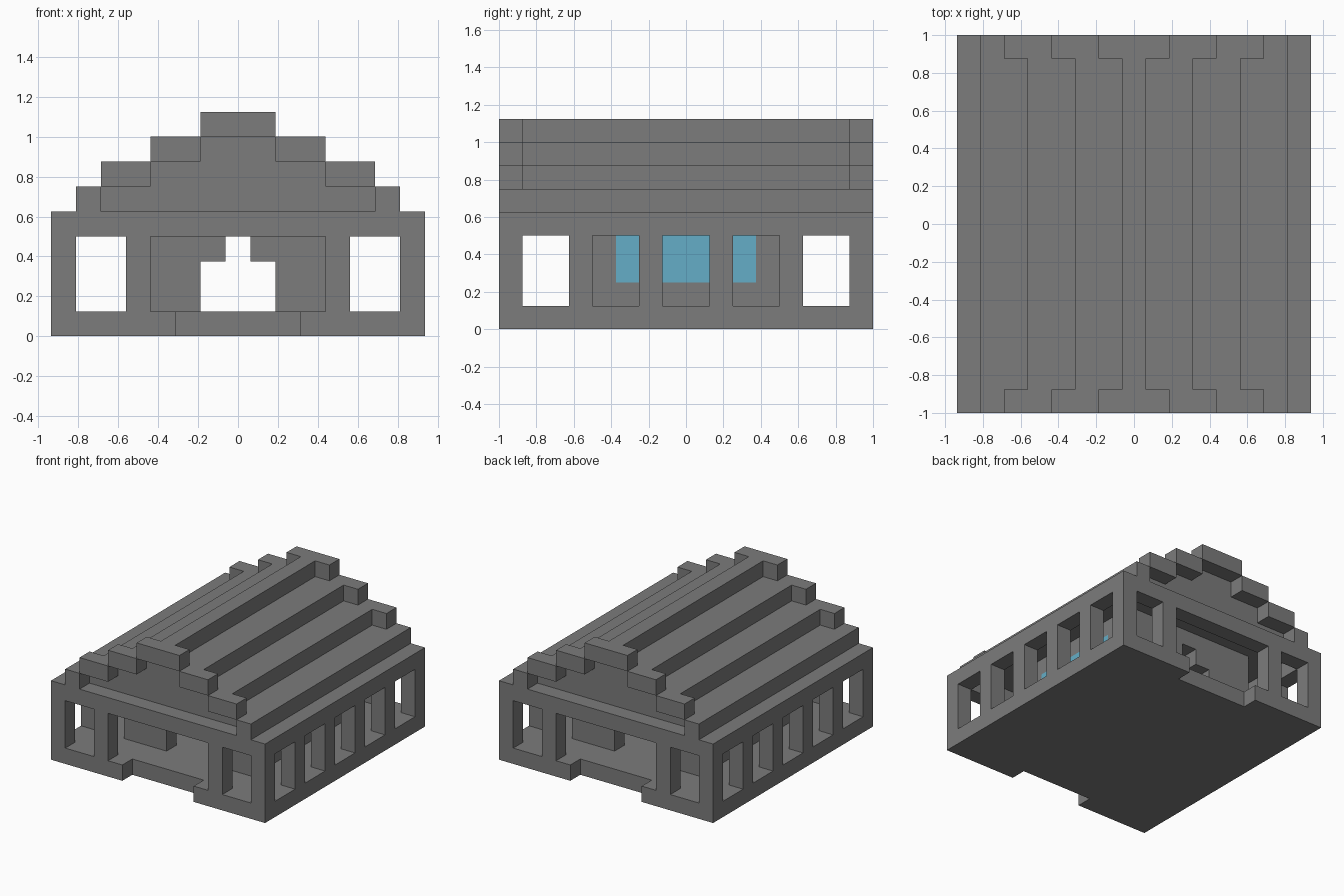
import bpy
import bmesh
from mathutils import Vector

U = 0.125  # one building block

cube = bpy.data.objects.get("Cube")
if cube:
    bpy.data.objects.remove(cube, do_unlink=True)


def material(name, rgb):
    m = bpy.data.materials.new(name)
    m.use_nodes = True
    m.diffuse_color = (*rgb, 1)
    bsdf = next(n for n in m.node_tree.nodes if n.type == 'BSDF_PRINCIPLED')
    bsdf.inputs["Base Color"].default_value = (*rgb, 1)
    return m


stone = material("grey stone", (0.2, 0.2, 0.2))
glass = material("blue glass", (0.13, 0.42, 0.57))


def make_object(name, bm, mat):
    bmesh.ops.recalc_face_normals(bm, faces=bm.faces)
    mesh = bpy.data.meshes.new(name)
    bm.to_mesh(mesh)
    bm.free()
    mesh.materials.append(mat)
    obj = bpy.data.objects.new(name, mesh)
    bpy.context.collection.objects.link(obj)
    return obj


def box(name, x, y, z, mat=stone):
    """Box from (low, high) ranges in blocks."""
    bm = bmesh.new()
    bmesh.ops.create_cube(bm, size=1)
    for v in bm.verts:
        v.co = Vector([(r[0] + (r[1] - r[0]) * (c + 0.5)) * U
                       for r, c in zip((x, y, z), v.co)])
    return make_object(name, bm, mat)


def cut(obj, x, y, z):
    """Remove a box-shaped volume from obj."""
    cutter = box("cutter", x, y, z)
    cutter.hide_render = True
    mod = obj.modifiers.new("opening", 'BOOLEAN')
    mod.operation = 'DIFFERENCE'
    mod.solver = 'EXACT'
    mod.object = cutter
    bpy.context.view_layer.objects.active = obj
    bpy.ops.object.modifier_apply(modifier=mod.name)
    bpy.data.objects.remove(cutter, do_unlink=True)


# Outer walls and floor, hollowed out and open at the top
walls = box("outer_walls", (-7.5, 7.5), (-8, 8), (0, 5))
cut(walls, (-6.5, 6.5), (-7, 7), (1, 6))

# Five side windows, cut through both long walls
for i in range(-2, 3):
    cut(walls, (-9, 9), (3 * i - 1, 3 * i + 1), (1, 4))

# Corner windows and the wide entrance, cut through front and back
for x in ((-6.5, -4.5), (-3.5, 3.5), (4.5, 6.5)):
    cut(walls, x, (-9, 9), (1, 4))

# Entrance notch in the floor edge, front and back
for y in ((-9, -7), (7, 9)):
    cut(walls, (-2.5, 2.5), y, (-1, 2))

# Inner room with stepped doorways and side window openings
room = box("inner_room", (-4.5, 4.5), (-5, 5), (1, 5))
cut(room, (-3.5, 3.5), (-4, 4), (0, 6))
cut(room, (-1.5, 1.5), (-6, 6), (0, 3))
cut(room, (-0.5, 0.5), (-6, 6), (2, 4))
cut(room, (-6, 6), (-3, 3), (2, 4))

# Glass panes in the inner room
for side, s in (("left", 1), ("right", -1)):
    box(side + "_window_glass", sorted((3.5 * s, 4.5 * s)), (-3, 3), (2, 4), glass)

# Stepped roof, a profile extruded along the length
half = []
for level, width in enumerate((5.5, 4.5, 2.5, 0.5)):
    half += [(width, 5 + level), (width, 6 + level)]
outline = half + [(-x, z) for x, z in reversed(half)]
bm = bmesh.new()
face = bm.faces.new([bm.verts.new((x * U, -7 * U, z * U)) for x, z in outline])
ext = bmesh.ops.extrude_face_region(bm, geom=[face])
bmesh.ops.translate(bm, vec=(0, 14 * U, 0),
                    verts=[v for v in ext["geom"] if isinstance(v, bmesh.types.BMVert)])
make_object("stepped_roof", bm, stone)

# Eaves running the full length, and raised trim blocks on both gables
for side, s in (("left", 1), ("right", -1)):
    box(side + "_eave", sorted((5.5 * s, 6.5 * s)), (-8, 8), (5, 6))
for end, y in (("front", (-8, -7)), ("back", (7, 8))):
    box(end + "_ridge_trim", (-1.5, 1.5), y, (8, 9))
    for side, s in (("left", 1), ("right", -1)):
        for place, x, z in (("lower", 3.5, 6), ("upper", 1.5, 7)):
            box(f"{end}_{side}_{place}_trim", sorted((x * s, (x + 2) * s)), y, (z, z + 1))
            # Trim stands one block wider than the roof step behind it
